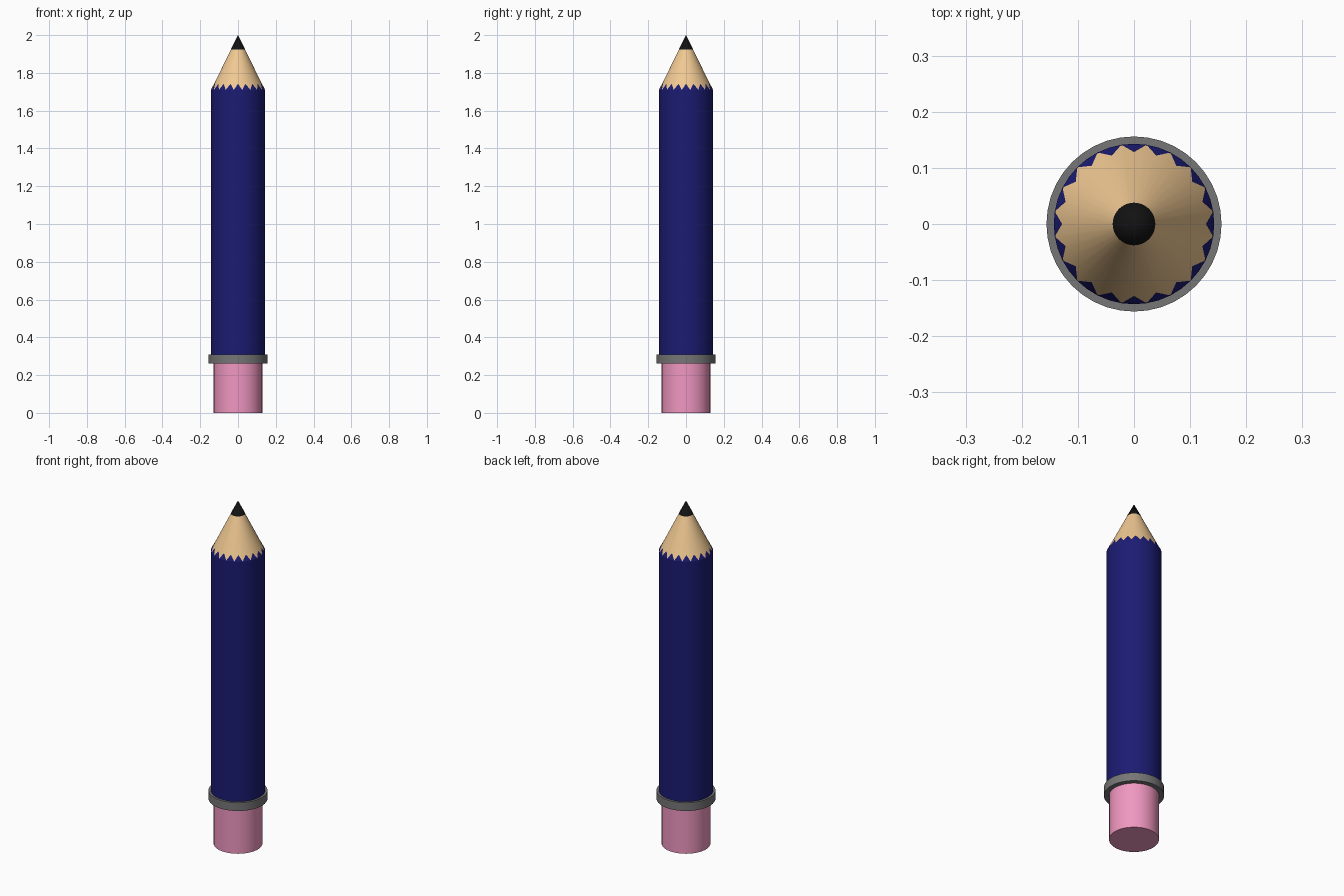
import bpy, bmesh
from math import cos, sin, pi, radians

if "Cube" in bpy.data.objects:
    bpy.data.objects.remove(bpy.data.objects["Cube"])

SIDES = 40                      # two per saw tooth: 20 teeth
R, SHOULDER, TIP = 0.143, 1.71, 2.0


def material(name, rgb):
    m = bpy.data.materials.new(name)
    m.diffuse_color = (*rgb, 1)
    m.use_nodes = True
    m.node_tree.nodes["Principled BSDF"].inputs["Base Color"].default_value = m.diffuse_color
    return m


def finish(name, bm, mat):
    bmesh.ops.recalc_face_normals(bm, faces=bm.faces)
    mesh = bpy.data.meshes.new(name)
    bm.to_mesh(mesh)
    bm.free()
    mesh.materials.append(mat)
    ob = bpy.data.objects.new(name, mesh)
    bpy.context.collection.objects.link(ob)
    bpy.ops.object.select_all(action='DESELECT')
    ob.select_set(True)
    bpy.context.view_layer.objects.active = ob
    bpy.ops.object.shade_smooth_by_angle(angle=radians(25))
    return ob


def lathe(name, profile, mat):
    """Spin (radius, z) points around z; ends are closed by caps or an apex."""
    bm = bmesh.new()
    rings = []
    for r, z in profile:
        n = SIDES if r > 0 else 1
        rings.append([bm.verts.new((r * cos(2 * pi * i / SIDES), r * sin(2 * pi * i / SIDES), z))
                      for i in range(n)])
    for a, b in zip(rings, rings[1:]):
        for i in range(SIDES):
            j = (i + 1) % SIDES
            bm.faces.new((a[i], a[j], b[0]) if len(b) == 1 else (a[i], a[j], b[j], b[i]))
    for ring in (rings[0], rings[-1]):
        if len(ring) > 1:
            bm.faces.new(ring)
    return finish(name, bm, mat)


pink = material("eraser_pink", (0.87, 0.31, 0.53))
grey = material("band_grey", (0.18, 0.18, 0.18))
navy = material("paint_navy", (0.011, 0.011, 0.17))
tan = material("bare_wood", (0.87, 0.58, 0.29))
black = material("lead_black", (0.006, 0.006, 0.006))

# Eraser and metal band
lathe("eraser", [(0.129, 0), (0.129, 0.27)], pink)
lathe("metal_band", [(0.156, 0.262), (0.156, 0.31)], grey)

# Painted barrel
lathe("barrel", [(R, 0.30), (R, SHOULDER)], navy)

# Sharpened wood and lead point share one cone slope
lead_z = 1.925
lead_r = R * (TIP - lead_z) / (TIP - SHOULDER)
lathe("sharpened_wood", [(R - 0.001, SHOULDER), (lead_r, lead_z)], tan)
lathe("lead_point", [(lead_r + 0.001, lead_z), (0, TIP)], black)

# Saw-tooth paint edge lying on the wood cone
bm = bmesh.new()
peak_z = 1.742
peak_r = R * (TIP - peak_z) / (TIP - SHOULDER) + 0.001


def point(i, r, z):
    a = 2 * pi * i / SIDES
    return bm.verts.new((r * cos(a), r * sin(a), z))


base = [point(i, R, SHOULDER) for i in range(SIDES)]
for i in range(0, SIDES, 2):
    peak = point(i, peak_r, peak_z)
    bm.faces.new((base[i - 1], base[i], peak))
    bm.faces.new((base[i], base[(i + 1) % SIDES], peak))
finish("paint_teeth", bm, navy)
